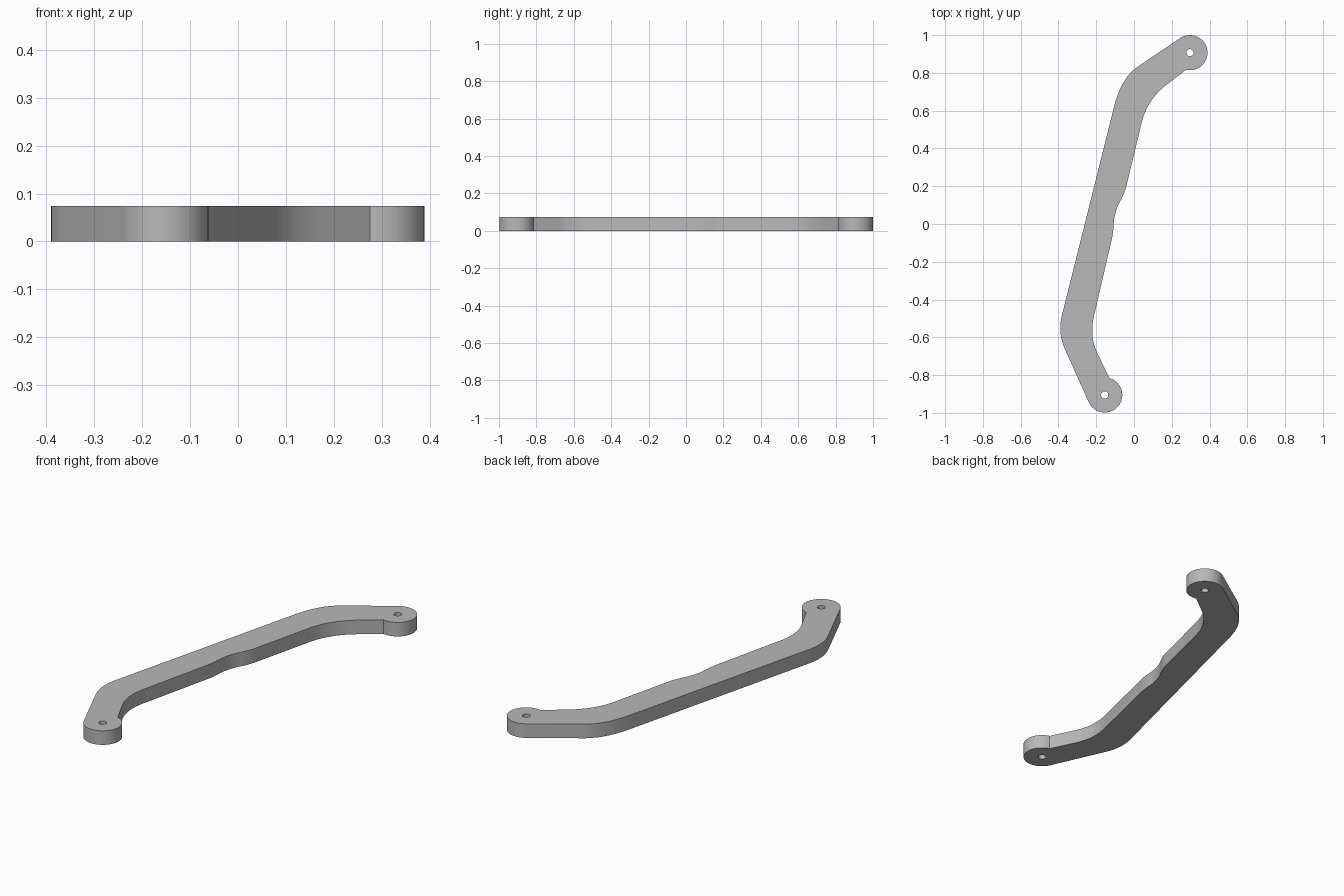
import bpy, bmesh
from math import sin, cos, tau, atan2, radians
from mathutils import Vector

cube = bpy.data.objects.get("Cube")
if cube:
    bpy.data.objects.remove(cube)

THICKNESS = 0.074
EYE_R, HOLE_R = 0.093, 0.019
TOP_EYE = Vector((0.296, 0.907))
LOW_EYE = Vector((-0.155, -0.905))


def bend(a, corner, b, steps=14):
    """Rounded corner between two straight edges."""
    a, c, b = Vector(a), Vector(corner), Vector(b)
    return [a * (1 - t) ** 2 + c * 2 * t * (1 - t) + b * t * t
            for t in (i / steps for i in range(steps + 1))]


def arc(centre, radius, start, sweep, steps):
    return [centre + radius * Vector((cos(start + sweep * i / steps),
                                      sin(start + sweep * i / steps)))
            for i in range(steps + 1)]


def eye_arc(centre, start, end):
    """Anticlockwise arc round an eye, between two points on its rim."""
    d0, d1 = Vector(start) - centre, Vector(end) - centre
    a0, a1 = atan2(d0.y, d0.x), atan2(d1.y, d1.x)
    return arc(centre, EYE_R, a0, (a1 - a0) % tau, 48)


# Anticlockwise outline: outer edge, lower eye, inner edge, upper eye
outline = (
    bend((0.02, 0.833), (-0.068, 0.774), (-0.106, 0.62))
    + bend((-0.381, -0.48), (-0.405, -0.575), (-0.367, -0.66))
    + eye_arc(LOW_EYE, (-0.24, -0.943), (-0.13, -0.815))
    + bend((-0.196, -0.68), (-0.24, -0.582), (-0.206, -0.463))
    + bend((-0.122, -0.1), (-0.108, -0.045), (-0.107, 0.01))
    + bend((-0.107, 0.01), (-0.1, 0.075), (-0.068, 0.13))[1:]
    + bend((-0.068, 0.13), (-0.045, 0.175), (-0.037, 0.214))[1:]
    + bend((0.042, 0.542), (0.074, 0.665), (0.18, 0.743))
    + eye_arc(TOP_EYE, (0.276, 0.817), (0.243, 0.983))
)
holes = [arc(c, HOLE_R, 0, tau, 32)[:-1] for c in (LOW_EYE, TOP_EYE)]

# Flat plate with two pin holes, extruded upward
bm = bmesh.new()
edges = []
for loop in [outline] + holes:
    verts = [bm.verts.new((p.x, p.y, 0)) for p in loop]
    edges += [bm.edges.new((v, verts[i - 1])) for i, v in enumerate(verts)]
bmesh.ops.triangle_fill(bm, edges=edges, use_beauty=True, normal=(0, 0, 1))
ext = bmesh.ops.extrude_face_region(bm, geom=bm.faces[:], use_keep_orig=True)
top = [g for g in ext["geom"] if isinstance(g, bmesh.types.BMVert)]
bmesh.ops.translate(bm, verts=top, vec=(0, 0, THICKNESS))
bmesh.ops.recalc_face_normals(bm, faces=bm.faces[:])

mesh = bpy.data.meshes.new("link_arm")
bm.to_mesh(mesh)
bm.free()
arm = bpy.data.objects.new("link_arm", mesh)
bpy.context.collection.objects.link(arm)

# Plain grey
colour = (0.48, 0.48, 0.48, 1)
grey = bpy.data.materials.new("plain_grey")
grey.use_nodes = True
grey.diffuse_color = colour
grey.node_tree.nodes["Principled BSDF"].inputs["Base Color"].default_value = colour
mesh.materials.append(grey)

bpy.ops.object.select_all(action="DESELECT")
arm.select_set(True)
bpy.context.view_layer.objects.active = arm
bpy.ops.object.shade_smooth_by_angle(angle=radians(30))
